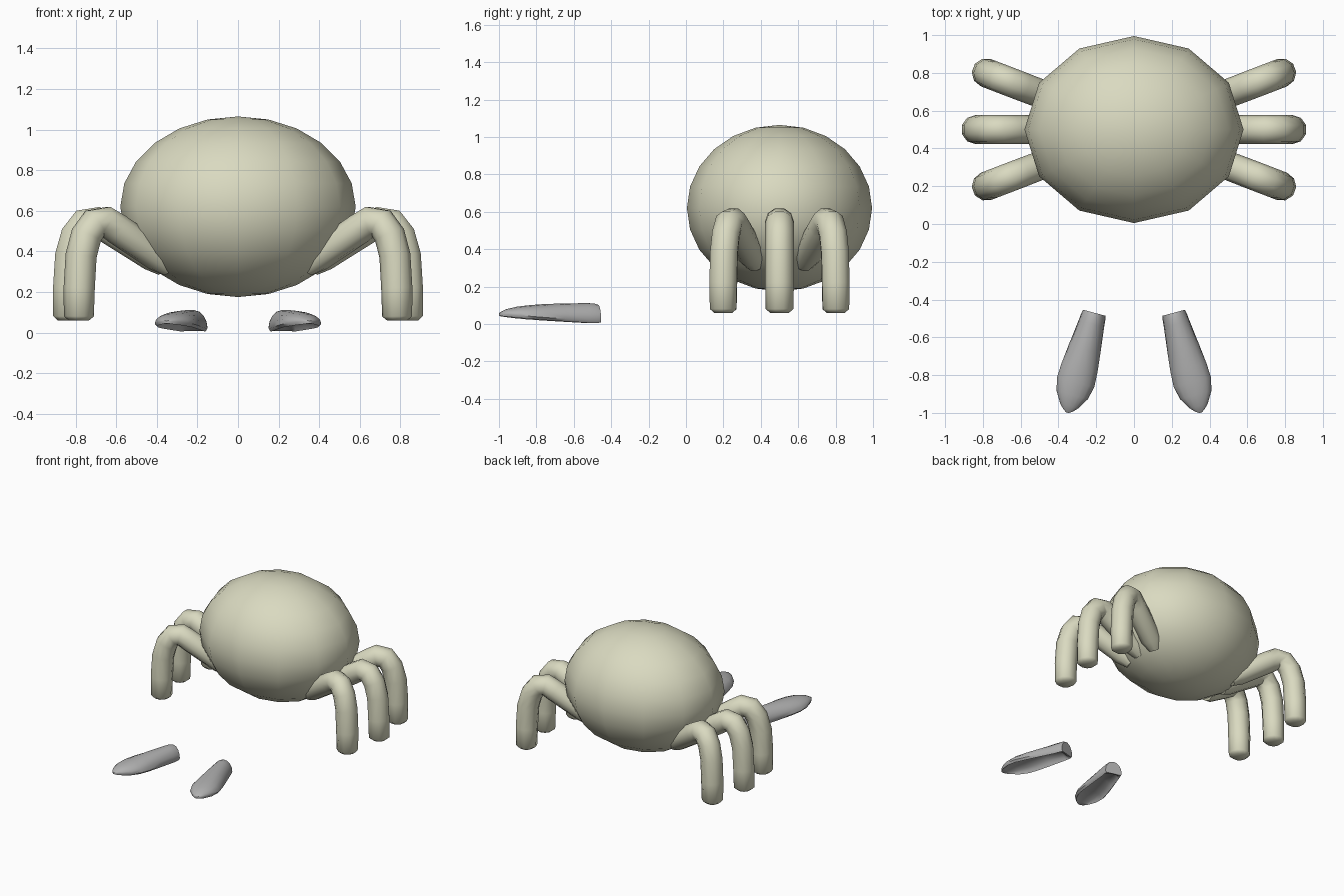
import bpy, bmesh, math
from mathutils import Vector, Matrix

cube = bpy.data.objects.get("Cube")
if cube:
    bpy.data.objects.remove(cube)


def make_material(name, colour):
    mat = bpy.data.materials.new(name)
    mat.use_nodes = True
    mat.diffuse_color = (*colour, 1)
    mat.node_tree.nodes["Principled BSDF"].inputs["Base Color"].default_value = (*colour, 1)
    return mat


shell = make_material("pale_beige", (0.70, 0.70, 0.53))
grey = make_material("claw_grey", (0.44, 0.44, 0.44))
CENTRE = Vector((0, 0.5, 0))


def finish(bm, name, mat, angle=180):
    bmesh.ops.recalc_face_normals(bm, faces=bm.faces)
    mesh = bpy.data.meshes.new(name)
    bm.to_mesh(mesh)
    bm.free()
    mesh.materials.append(mat)
    obj = bpy.data.objects.new(name, mesh)
    bpy.context.collection.objects.link(obj)
    bpy.ops.object.select_all(action='DESELECT')
    obj.select_set(True)
    bpy.context.view_layer.objects.active = obj
    bpy.ops.object.shade_smooth_by_angle(angle=math.radians(angle))
    return obj


def loft(bm, rings):
    """Skin closed rings of points and cap both ends."""
    loops = [[bm.verts.new(p) for p in ring] for ring in rings]
    n = len(loops[0])
    for a, b in zip(loops, loops[1:]):
        for i in range(n):
            j = (i + 1) % n
            bm.faces.new((a[i], a[j], b[j], b[i]))
    bm.faces.new(loops[0])
    bm.faces.new(loops[-1])


# Body: squashed sphere
bm = bmesh.new()
bmesh.ops.create_uvsphere(bm, u_segments=12, v_segments=12, radius=1)
bmesh.ops.transform(bm, verts=bm.verts, matrix=Matrix.Translation((0, 0.5, 0.62))
                    @ Matrix.Diagonal((0.58, 0.495, 0.445, 1)))
finish(bm, "body", shell)

# Legs: bent tubes, each point is reach, height, radius
LEG = [(0.84, 0.06, 0.05), (0.84, 0.08, 0.074), (0.838, 0.22, 0.077),
       (0.828, 0.38, 0.077), (0.80, 0.48, 0.077), (0.755, 0.54, 0.077),
       (0.70, 0.548, 0.077), (0.64, 0.512, 0.077), (0.42, 0.372, 0.075),
       (0.36, 0.315, 0.045)]


def leg(name, side, turn):
    points = [Vector((r, 0, z)) for r, z, _ in LEG]
    spin = Matrix.Rotation(math.radians(turn), 3, 'Z')
    rings = []
    for i, (p, (_, _, radius)) in enumerate(zip(points, LEG)):
        along = (points[min(i + 1, len(points) - 1)] - points[max(i - 1, 0)]).normalized()
        across = Vector((0, 1, 0))
        up = along.cross(across)
        ring = []
        for k in range(10):
            a = math.tau * k / 10
            q = spin @ (p + radius * (math.cos(a) * across + math.sin(a) * up)) + CENTRE
            ring.append((q.x * side, q.y, q.z))
        rings.append(ring)
    bm = bmesh.new()
    loft(bm, rings)
    finish(bm, name, shell, 60)


# Claws: hollow-bottomed shells; distance, half width, rim height, top height, hollow
CLAW = [(0, 0.062, 0.012, 0.103, 0), (0.02, 0.066, 0.010, 0.110, 0.1),
        (0.06, 0.070, 0.010, 0.112, 0.5), (0.2, 0.087, 0.018, 0.110, 0.65),
        (0.3, 0.098, 0.024, 0.107, 0.65), (0.38, 0.102, 0.030, 0.101, 0.65),
        (0.45, 0.086, 0.036, 0.093, 0.6), (0.51, 0.050, 0.043, 0.079, 0.3),
        (0.535, 0.026, 0.046, 0.066, 0), (0.548, 0.006, 0.050, 0.057, 0)]


def claw(name, side):
    along = Vector((0.26, -0.966, 0))
    across = Vector((0.966, 0.26, 0))
    start = Vector((0.21, -0.47, 0))
    rings = []
    for dist, width, rim, top, hollow in CLAW:
        outline = []
        for k in range(9):  # outer arch
            a = math.pi * k / 8
            outline.append((width * math.cos(a), rim + 0.01 + (top - rim - 0.01) * math.sin(a)))
        for k in range(9):  # underside arch
            a = math.pi * (1 - k / 8)
            outline.append((0.87 * width * math.cos(a),
                            rim - 0.004 + hollow * (top - rim) * math.sin(a)))
        ring = []
        for u, z in outline:
            q = start + along * dist + across * u
            ring.append((q.x * side, q.y, z))
        rings.append(ring)
    bm = bmesh.new()
    loft(bm, rings)
    finish(bm, name, grey, 50)


for side, label in ((1, "left"), (-1, "right")):
    for turn, place in ((-21, "front"), (0, "middle"), (21, "back")):
        leg(f"{label}_{place}_leg", side, turn)
    claw(f"{label}_claw", side)
